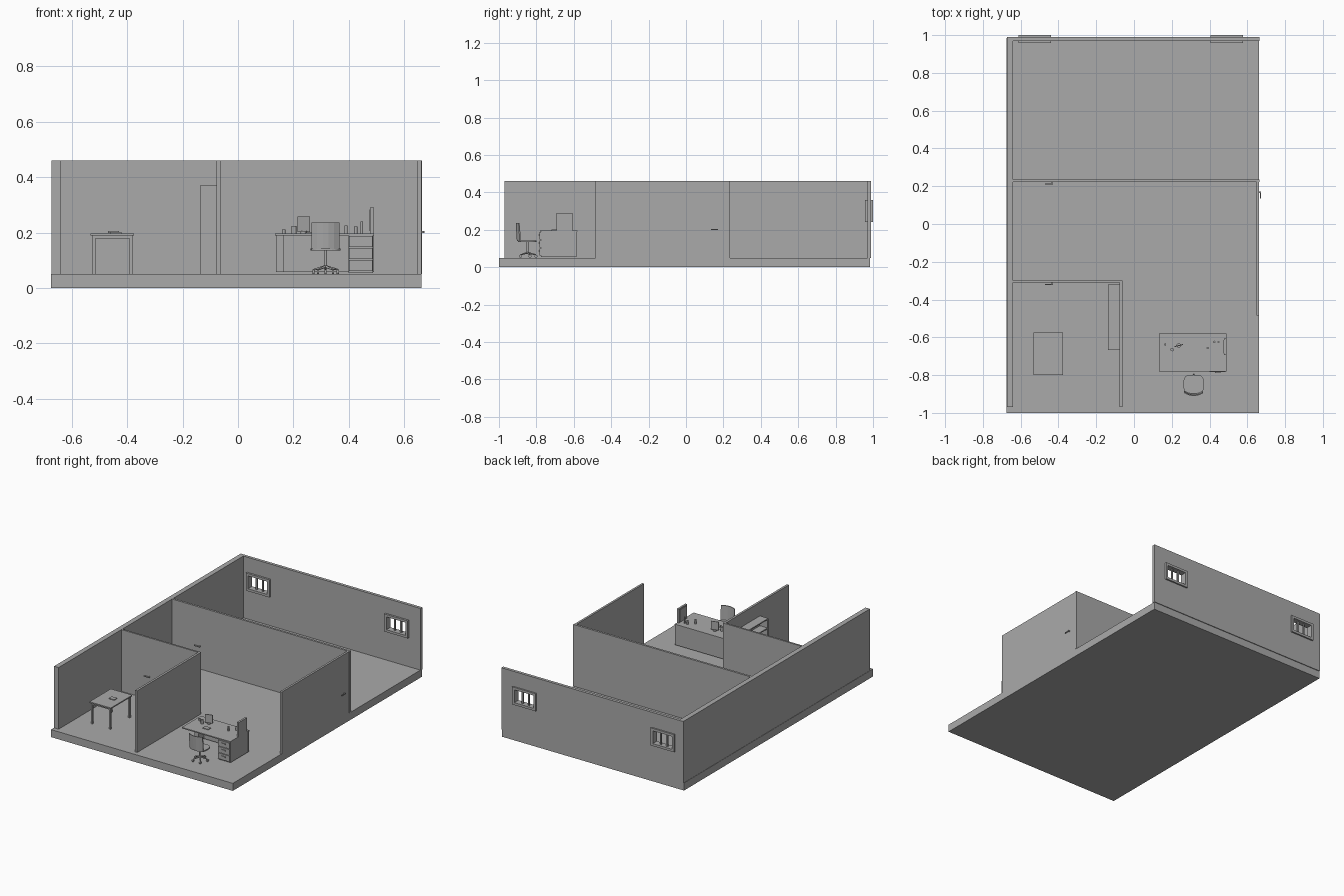
import bpy
import bmesh
import math
from mathutils import Vector

cube = bpy.data.objects.get("Cube")
if cube:
    bpy.data.objects.remove(cube, do_unlink=True)

grey = bpy.data.materials.new("plain grey")
grey.use_nodes = True
COLOUR = (0.4, 0.4, 0.4, 1)
grey.diffuse_color = COLOUR
grey.node_tree.nodes["Principled BSDF"].inputs["Base Color"].default_value = COLOUR

FLOOR, TOP, DESK = 0.05, 0.46, 0.197


def finish(name, bm):
    mesh = bpy.data.meshes.new(name)
    bmesh.ops.recalc_face_normals(bm, faces=bm.faces)
    bm.to_mesh(mesh)
    bm.free()
    mesh.materials.append(grey)
    obj = bpy.data.objects.new(name, mesh)
    bpy.context.collection.objects.link(obj)
    return obj


def boxes(name, *spans):
    """One object of boxes, each given as (x0, x1, y0, y1, z0, z1)."""
    bm = bmesh.new()
    for x0, x1, y0, y1, z0, z1 in spans:
        verts = bmesh.ops.create_cube(bm, size=1)["verts"]
        bmesh.ops.scale(bm, vec=(x1 - x0, y1 - y0, z1 - z0), verts=verts)
        bmesh.ops.translate(bm, vec=((x0 + x1) / 2, (y0 + y1) / 2, (z0 + z1) / 2), verts=verts)
    return finish(name, bm)


def rod(name, a, b, r0, r1=None, sides=12):
    """Round bar from point a to point b."""
    a, b = Vector(a), Vector(b)
    bm = bmesh.new()
    bmesh.ops.create_cone(bm, cap_ends=True, segments=sides, radius1=r0,
                          radius2=r0 if r1 is None else r1, depth=(b - a).length)
    bmesh.ops.rotate(bm, verts=bm.verts, matrix=(b - a).to_track_quat("Z", "Y").to_matrix())
    bmesh.ops.translate(bm, verts=bm.verts, vec=(a + b) / 2)
    obj = finish(name, bm)
    for p in obj.data.polygons:
        p.use_smooth = len(p.vertices) == 4
    return obj


def prism(name, outline, offset):
    """Extrude a closed 3D outline by an offset."""
    bm = bmesh.new()
    face = bm.faces.new([bm.verts.new(p) for p in outline])
    new = bmesh.ops.extrude_face_region(bm, geom=[face])["geom"]
    bmesh.ops.translate(bm, vec=offset, verts=[v for v in new if isinstance(v, bmesh.types.BMVert)])
    return finish(name, bm)


# Floor and walls
boxes("floor_slab", (-0.675, 0.662, -1, 0.985, 0, FLOOR))
boxes("long_side_wall", (-0.673, -0.64, -0.97, 0.985, FLOOR, TOP))
back_wall = boxes("back_wall", (-0.673, 0.664, 0.97, 0.99, FLOOR, TOP))
boxes("cross_partition", (-0.64, 0.664, 0.222, 0.236, FLOOR, TOP))
boxes("short_side_wall", (0.648, 0.662, -0.485, 0.222, FLOOR, TOP))
boxes("small_room_back_wall", (-0.64, -0.062, -0.31, -0.298, FLOOR, TOP))
boxes("small_room_side_wall", (-0.077, -0.062, -0.97, -0.31, FLOOR, TOP))

# Windows cut through the back wall, framed on both faces with bars between
Z0, Z1, RIM = 0.243, 0.36, 0.016
for side, x0, x1 in (("right", -0.612, -0.44), ("left", 0.405, 0.578)):
    cutter = boxes(side + "_window_cutter", (x0 + RIM, x1 - RIM, 0.94, 1.02, Z0 + RIM, Z1 - RIM))
    cutter.hide_render = True
    cutter.hide_viewport = True
    cutter.display_type = "WIRE"
    cut = back_wall.modifiers.new(side + "_opening", "BOOLEAN")
    cut.operation, cut.solver, cut.object = "DIFFERENCE", "EXACT", cutter
    parts = []
    for y0, y1 in ((0.957, 0.97), (0.99, 1.0)):
        parts += [(x0, x1, y0, y1, Z0, Z0 + RIM), (x0, x1, y0, y1, Z1 - RIM, Z1),
                  (x0, x0 + RIM, y0, y1, Z0 + RIM, Z1 - RIM),
                  (x1 - RIM, x1, y0, y1, Z0 + RIM, Z1 - RIM)]
    for i in (1, 2):
        x = x0 + RIM + (x1 - x0 - 2 * RIM) * i / 3
        parts.append((x - 0.005, x + 0.005, 0.975, 0.985, Z0 + RIM, Z1 - RIM))
    boxes(side + "_window_frame", *parts)

# Door handles: stem plus lever
for name, y in (("cross_partition_handle", 0.222), ("small_room_handle", -0.31)):
    boxes(name, (-0.47, -0.43, y - 0.013, y - 0.007, 0.199, 0.205),
          (-0.437, -0.43, y - 0.007, y, 0.199, 0.205))
boxes("side_wall_handle", (0.668, 0.673, 0.135, 0.172, 0.199, 0.205),
      (0.662, 0.668, 0.165, 0.172, 0.199, 0.205))

# Open bookcase against the small room wall
bx0, bx1, by0, by1, bz = -0.138, -0.077, -0.667, -0.32, 0.37
shelves = [(bx0, bx1, by0, by1, z, z + 0.007) for z in (0.055, 0.115, 0.177, 0.24, 0.302, bz - 0.007)]
uprights = [(bx0, bx1, y, y + 0.008, FLOOR, bz) for y in (by0, (by0 + by1) / 2, by1 - 0.008)]
boxes("bookcase", (bx1 - 0.005, bx1, by0, by1, FLOOR, bz), *shelves, *uprights)

# Side table
boxes("table_top", (-0.532, -0.375, -0.8, -0.575, 0.189, DESK))
boxes("table_legs", *[(x, x + 0.011, y, y + 0.011, FLOOR, 0.189)
                      for x in (-0.526, -0.392) for y in (-0.793, -0.593)])
boxes("table_apron", *[(-0.515, -0.392, y, y + 0.004, 0.178, 0.189) for y in (-0.79, -0.59)])

# Desk with side panel, back panel and drawer pedestal
boxes("desk_top", (0.133, 0.49, -0.78, -0.58, 0.19, DESK))
boxes("desk_side_panel", (0.137, 0.165, -0.65, -0.59, 0.058, 0.19))
boxes("desk_back_panel", (0.137, 0.49, -0.592, -0.584, 0.058, 0.19))
boxes("drawer_pedestal", (0.398, 0.488, -0.775, -0.592, 0.055, 0.19))
for i in range(3):
    z = 0.062 + i * 0.043
    boxes("drawer_front", (0.401, 0.485, -0.783, -0.775, z, z + 0.039))
    boxes("drawer_pull", (0.428, 0.458, -0.788, -0.783, z + 0.022, z + 0.027))

# Things standing on the desk
boxes("desk_screen", (0.477, 0.49, -0.693, -0.607, DESK, 0.29),
      (0.474, 0.477, -0.686, -0.614, 0.206, 0.283))
prism("monitor", [(0.215, -0.652, 0.203), (0.26, -0.64, 0.203),
                  (0.26, -0.64, 0.258), (0.215, -0.652, 0.258)], (-0.001, 0.005, 0))
rod("monitor_stand", (0.237, -0.643, DESK), (0.237, -0.643, 0.205), 0.012)
boxes("paper_pad", (0.242, 0.285, -0.72, -0.69, DESK, 0.201))
boxes("table_folder", (-0.46, -0.42, -0.70, -0.67, DESK, 0.202))
rod("mug", (0.202, -0.665, DESK), (0.202, -0.665, 0.224), 0.009)
rod("small_pot", (0.165, -0.638, DESK), (0.165, -0.638, 0.211), 0.006)
rod("pen_cup", (0.39, -0.657, DESK), (0.39, -0.657, 0.225), 0.006)
rod("short_bottle", (0.425, -0.624, DESK), (0.425, -0.624, 0.222), 0.006)
rod("tall_bottle", (0.447, -0.624, DESK), (0.447, -0.624, 0.24), 0.005)

# Office chair: rounded seat, curved back, stem and five-star base
cx, cy = 0.316, -0.848
seat = []
for i in range(24):
    a = math.tau * i / 24
    c, s = math.cos(a), math.sin(a)
    seat.append((cx + 0.054 * math.copysign(abs(c) ** 0.6, c),
                 cy + 0.05 * math.copysign(abs(s) ** 0.6, s), 0.135))
prism("chair_seat", seat, (0, 0, 0.008))
curve = [(cx + 0.05 * t, -0.905 + 0.016 * t * t, 0.14) for t in (-1, -0.6, -0.2, 0.2, 0.6, 1)]
inner = [(x, y + 0.006, z) for x, y, z in reversed(curve)]
prism("chair_back", curve + inner, (0, -0.006, 0.097))
rod("chair_stem", (cx, cy, 0.07), (cx, cy, 0.135), 0.006)
for i in range(5):
    a = math.tau * i / 5 + math.pi / 2
    x, y = cx + 0.046 * math.cos(a), cy + 0.046 * math.sin(a)
    rod("chair_foot", (cx, cy, 0.078), (x, y, 0.066), 0.005, 0.003, 8)
    rod("chair_caster", (x - 0.004, y, 0.058), (x + 0.004, y, 0.058), 0.008)
